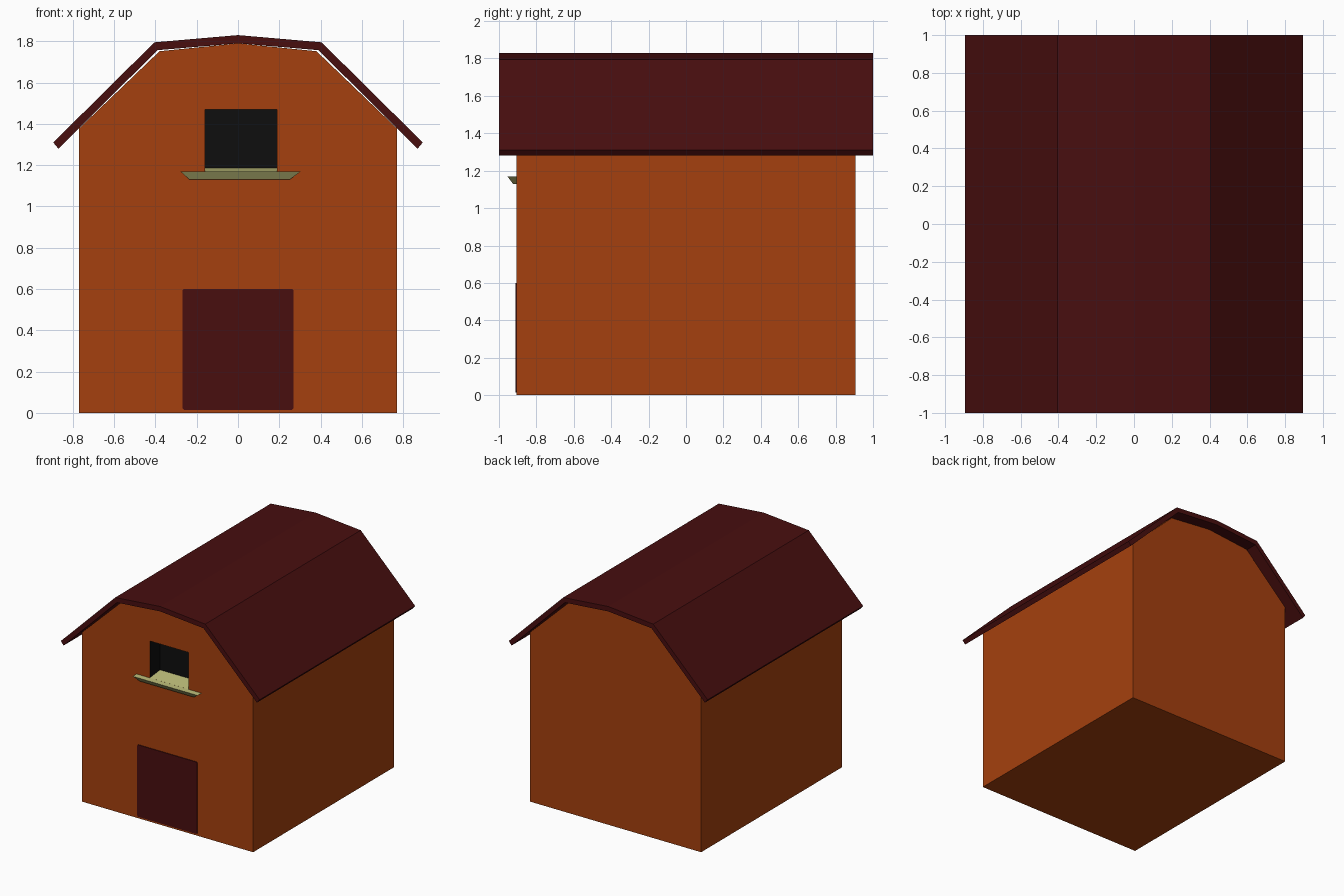
import bpy
import bmesh
from mathutils import Vector

cube = bpy.data.objects.get("Cube")
if cube:
    bpy.data.objects.remove(cube, do_unlink=True)


def make_material(name, color):
    mat = bpy.data.materials.new(name)
    mat.use_nodes = True
    mat.diffuse_color = (*color, 1)
    mat.node_tree.nodes["Principled BSDF"].inputs["Base Color"].default_value = (*color, 1)
    return mat


orange = make_material("barn orange", (0.376, 0.051, 0.0044))
maroon = make_material("dark maroon", (0.065, 0.0044, 0.0048))
straw = make_material("pale straw", (0.53, 0.53, 0.2))
black = make_material("window black", (0.0045, 0.0045, 0.0045))


def prism(name, points, extrude, *mats):
    """Extrude a closed outline of 3D points along a vector."""
    bm = bmesh.new()
    face = bm.faces.new([bm.verts.new(p) for p in points])
    cap = bmesh.ops.extrude_face_region(bm, geom=[face], use_keep_orig=True)
    verts = [v for v in cap["geom"] if isinstance(v, bmesh.types.BMVert)]
    bmesh.ops.translate(bm, verts=verts, vec=Vector(extrude))
    bmesh.ops.recalc_face_normals(bm, faces=bm.faces)
    mesh = bpy.data.meshes.new(name)
    bm.to_mesh(mesh)
    bm.free()
    obj = bpy.data.objects.new(name, mesh)
    bpy.context.collection.objects.link(obj)
    for mat in mats:
        mesh.materials.append(mat)
    return obj


def mirrored(half):
    """Complete a right-half outline (x, z) that ends on or off the centre line."""
    return half + [(-x, z) for x, z in reversed(half) if x > 0]


WALL_Y = 0.905
WIN_L, WIN_R, SILL_Z, WIN_TOP = -0.16, 0.19, 1.17, 1.47
BACK_Y = -WALL_Y + 0.13

# Barn body with gambrel gables
outline = mirrored([(0.77, 0), (0.77, 1.378), (0.38, 1.752), (0, 1.79)])
body = prism("barn_body", [(x, -WALL_Y, z) for x, z in outline],
             (0, 2 * WALL_Y, 0), orange, black, straw)

# Loft window recess with a gently rising floor
cutter = prism("window_cutter",
               [(WIN_L, -1.0, SILL_Z - 0.011), (WIN_L, BACK_Y, SILL_Z + 0.016),
                (WIN_L, BACK_Y, WIN_TOP), (WIN_L, -1.0, WIN_TOP)],
               (WIN_R - WIN_L, 0, 0), orange)
cutter.hide_render = True
cut = body.modifiers.new("window", "BOOLEAN")
cut.operation, cut.solver, cut.object = "DIFFERENCE", "EXACT", cutter
bpy.context.view_layer.objects.active = body
bpy.ops.object.modifier_apply(modifier=cut.name)
bpy.data.objects.remove(cutter, do_unlink=True)

# Recess faces: straw floor, black walls
for face in body.data.polygons:
    c = face.center
    inside = (WIN_L - 0.01 < c.x < WIN_R + 0.01 and -WALL_Y + 0.01 < c.y < BACK_Y + 0.01
              and SILL_Z - 0.02 < c.z < WIN_TOP + 0.01)
    if inside:
        face.material_index = 2 if face.normal.z > 0.5 else 1
    else:
        face.material_index = 0

# Roof shell
outer = [(0.895, 1.31), (0.405, 1.795), (0, 1.83)]
inner = [(0.87, 1.28), (0.39, 1.757), (0, 1.79)]
shell = mirrored(outer) + list(reversed(mirrored(inner)))
prism("roof", [(x, -1, z) for x, z in shell], (0, 2, 0), maroon)

# Barn door plate with clipped corners
door = mirrored([(0.262, 0.015), (0.27, 0.023), (0.27, 0.592), (0.262, 0.6)])
prism("barn_door", [(x, -WALL_Y - 0.006, z) for x, z in door], (0, 0.007, 0), maroon)

# Window sill, tapering downwards
sill = prism("window_sill",
             [(-0.28, -0.955, SILL_Z), (0.305, -0.955, SILL_Z),
              (0.305, -WALL_Y + 0.001, SILL_Z), (-0.28, -WALL_Y + 0.001, SILL_Z)],
             (0, 0, -0.04), straw)
for v in sill.data.vertices:
    if v.co.z < SILL_Z - 0.01:
        v.co.x += 0.045 if v.co.x < 0 else -0.055
        if v.co.y < -0.93:
            v.co.y += 0.03
